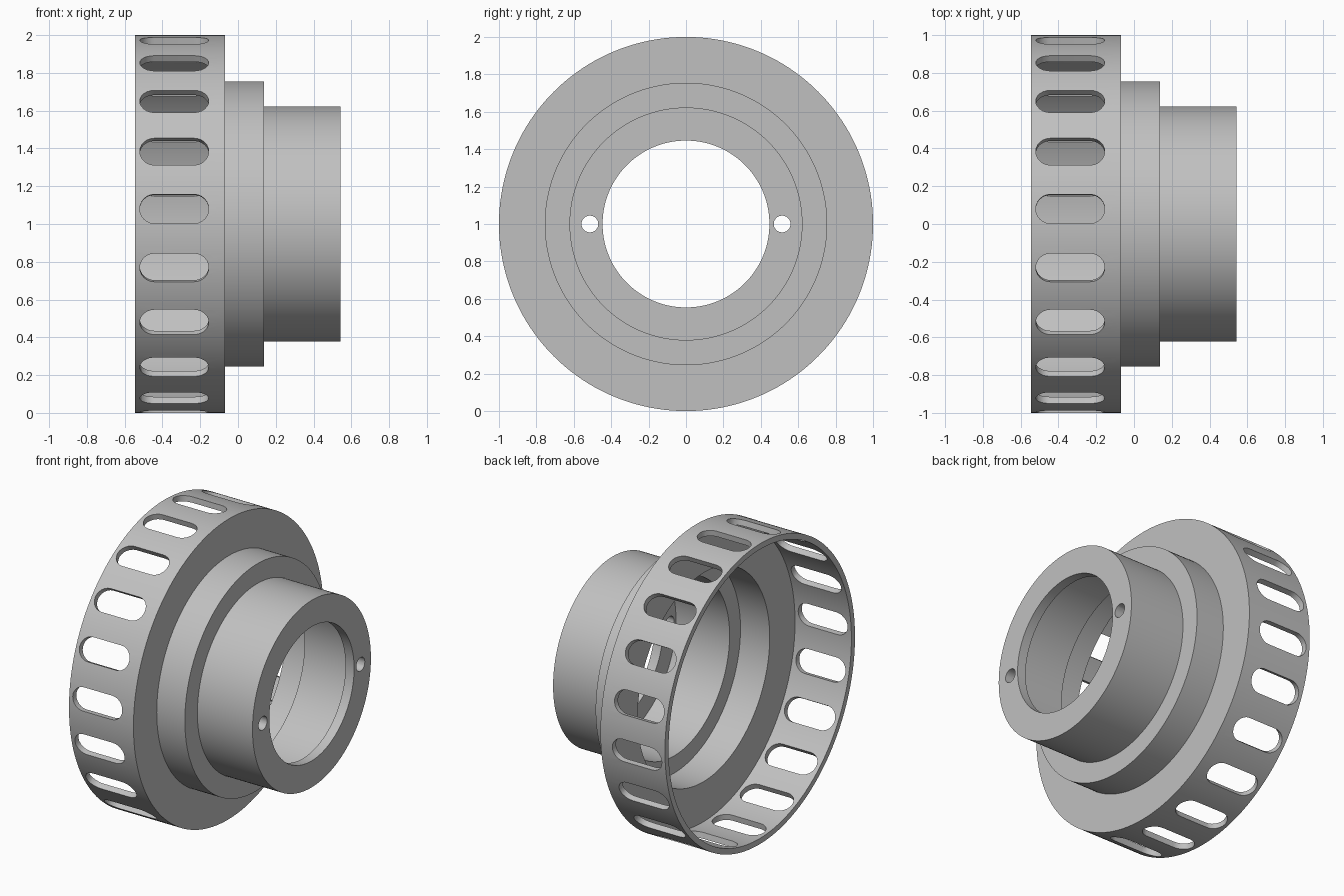
import bpy, bmesh, math
from mathutils import Matrix, Vector

if "Cube" in bpy.data.objects:
    bpy.data.objects.remove(bpy.data.objects["Cube"])

SEGS = 160
AXIS_Z = 1.0

grey = bpy.data.materials.new("plain grey")
grey.diffuse_color = (0.53, 0.53, 0.53, 1)
grey.use_nodes = True
grey.node_tree.nodes["Principled BSDF"].inputs["Base Color"].default_value = grey.diffuse_color


def make_object(name, bm):
    bmesh.ops.recalc_face_normals(bm, faces=bm.faces)
    mesh = bpy.data.meshes.new(name)
    bm.to_mesh(mesh)
    bm.free()
    mesh.materials.append(grey)
    ob = bpy.data.objects.new(name, mesh)
    bpy.context.collection.objects.link(ob)
    return ob


def prism(bm, outline, offset):
    """Closed solid made by sweeping an outline along an offset."""
    a = [bm.verts.new(p) for p in outline]
    b = [bm.verts.new(p + offset) for p in outline]
    bm.faces.new(a)
    bm.faces.new(b[::-1])
    n = len(a)
    for i in range(n):
        j = (i + 1) % n
        bm.faces.new((a[i], b[i], b[j], a[j]))


# Stepped hollow hub: closed (x, radius) profile turned about the x axis
profile = [(-0.545, 1.0), (-0.07, 1.0), (-0.07, 0.755), (0.137, 0.755),
           (0.137, 0.623), (0.543, 0.623), (0.543, 0.446), (0.48, 0.446),
           (0.48, 0.58), (0.085, 0.58), (0.085, 0.695), (-0.13, 0.695),
           (-0.13, 0.962), (-0.545, 0.962)]
bm = bmesh.new()
rings = []
for s in range(SEGS):
    t = 2 * math.pi * s / SEGS
    rings.append([bm.verts.new((x, r * math.cos(t), AXIS_Z + r * math.sin(t)))
                  for x, r in profile])
for s in range(SEGS):
    p, q = rings[s], rings[(s + 1) % SEGS]
    for i in range(len(profile)):
        j = (i + 1) % len(profile)
        bm.faces.new((p[i], p[j], q[j], q[i]))
hub = make_object("slotted_hub", bm)

# Cutter: twenty rounded slots around the drum wall
bm = bmesh.new()
x0, x1, r = -0.52, -0.155, 0.077
slot = []
for k in range(13):
    t = -math.pi / 2 + math.pi * k / 12
    slot.append((x1 - r + r * math.cos(t), r * math.sin(t)))
for k in range(13):
    t = math.pi / 2 + math.pi * k / 12
    slot.append((x0 + r + r * math.cos(t), r * math.sin(t)))
for n in range(20):
    # angle measured from the front (-y) towards the top
    a = math.radians(4.6 + 18 * n)
    out = Vector((0, -math.cos(a), math.sin(a)))
    side = Vector((0, math.sin(a), math.cos(a)))
    base = Vector((0, 0, AXIS_Z)) + out * 0.86
    prism(bm, [base + Vector((x, 0, 0)) + side * w for x, w in slot], out * 0.25)

# Cutter: two pin holes through the end wall
for sign in (-1, 1):
    ring = [Vector((0.4, sign * 0.514 + 0.045 * math.cos(2 * math.pi * k / 24),
                    AXIS_Z + 0.045 * math.sin(2 * math.pi * k / 24)))
            for k in range(24)]
    prism(bm, ring, Vector((0.25, 0, 0)))
cutter = make_object("slot_and_hole_cutter", bm)
cutter.hide_render = True

# Cut, apply, and remove the helper
mod = hub.modifiers.new("cut", 'BOOLEAN')
mod.operation = 'DIFFERENCE'
mod.solver = 'EXACT'
mod.object = cutter
bpy.context.view_layer.objects.active = hub
hub.select_set(True)
bpy.ops.object.modifier_apply(modifier="cut")
bpy.data.objects.remove(cutter)
bpy.ops.object.shade_smooth_by_angle(angle=math.radians(30))
